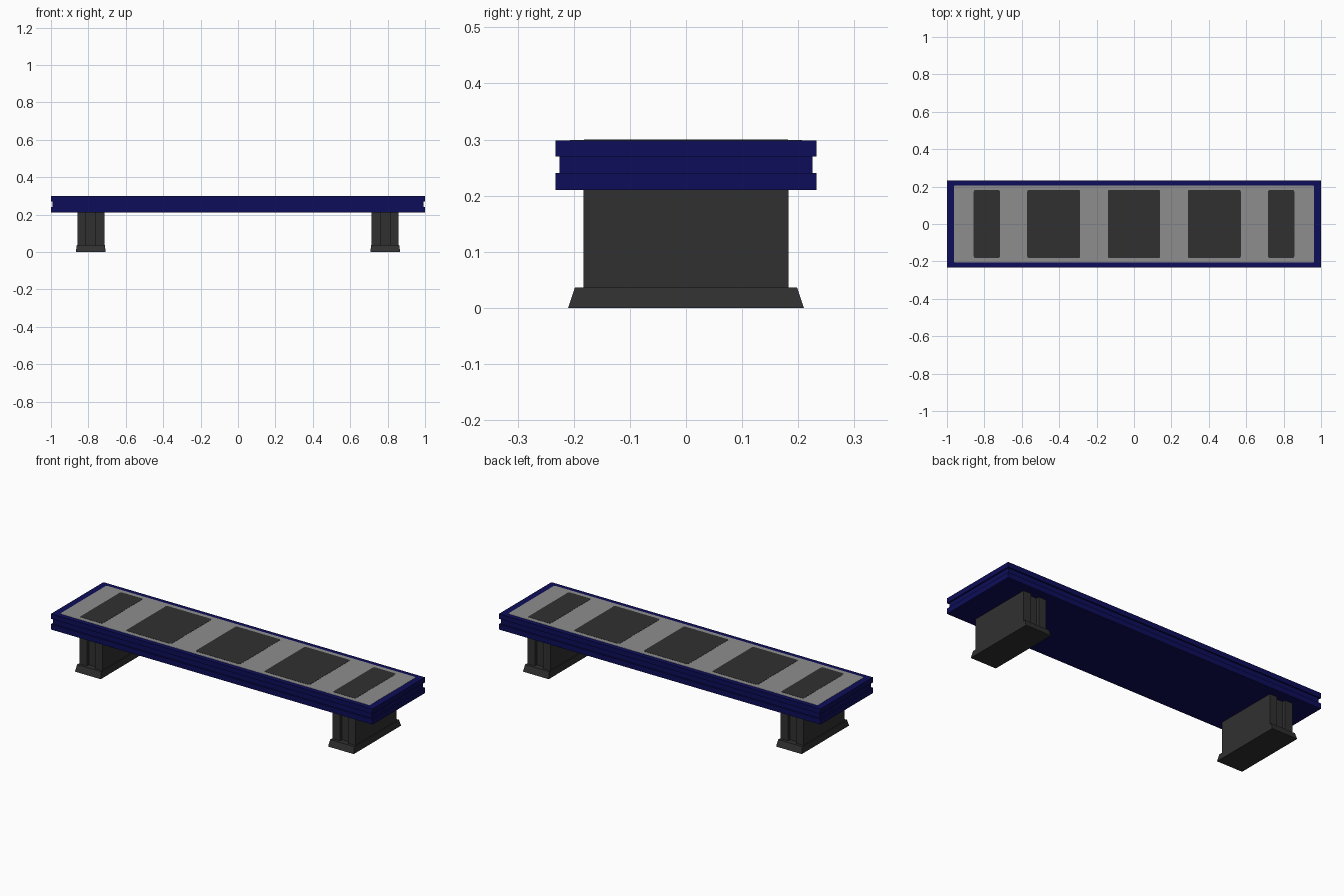
import bpy, bmesh, math

if "Cube" in bpy.data.objects:
    bpy.data.objects.remove(bpy.data.objects["Cube"])


def material(name, rgb):
    m = bpy.data.materials.new(name)
    m.diffuse_color = (*rgb, 1)
    m.use_nodes = True
    m.node_tree.nodes["Principled BSDF"].inputs["Base Color"].default_value = m.diffuse_color
    return m


BLUE = material("navy blue", (0.004, 0.004, 0.1))
GREY = material("mid grey", (0.27, 0.27, 0.27))
DARK = material("charcoal", (0.03, 0.03, 0.03))


def rect(hx, hy, r=0.0):
    """Rectangle outline, optionally with rounded corners."""
    if r == 0:
        return [(hx, hy), (-hx, hy), (-hx, -hy), (hx, -hy)]
    pts = []
    for i, (sx, sy) in enumerate([(1, 1), (-1, 1), (-1, -1), (1, -1)]):
        for k in range(4):
            a = math.radians(90 * i + 30 * k)
            pts.append((sx * (hx - r) + r * math.cos(a), sy * (hy - r) + r * math.sin(a)))
    return pts


def loft(name, sections, mat, x=0.0):
    """Closed solid through stacked outlines given as (z, outline)."""
    bm = bmesh.new()
    rings = [[bm.verts.new((px + x, py, z)) for px, py in pts] for z, pts in sections]
    n = len(rings[0])
    for a, b in zip(rings, rings[1:]):
        for i in range(n):
            j = (i + 1) % n
            bm.faces.new((a[i], a[j], b[j], b[i]))
    bm.faces.new(rings[0][::-1])
    bm.faces.new(rings[-1])
    bmesh.ops.recalc_face_normals(bm, faces=bm.faces)
    me = bpy.data.meshes.new(name)
    bm.to_mesh(me)
    bm.free()
    me.materials.append(mat)
    ob = bpy.data.objects.new(name, me)
    bpy.context.collection.objects.link(ob)
    return ob


# Seat frame: slab with a groove running round its edge
outer, inner = rect(1.0, 0.233), rect(0.992, 0.225)
loft("seat_frame", [(0.21, outer), (0.24, outer), (0.24, inner),
                    (0.27, inner), (0.27, outer), (0.298, outer)], BLUE)

# Grey seat panel, nearly flush with the frame
panel = rect(0.963, 0.207, 0.01)
loft("seat_panel", [(0.295, panel), (0.299, panel)], GREY)

# Dark seat pads: narrow ones at the ends, wide ones between
for i, (x, hx) in enumerate([(-0.787, 0.07), (-0.43, 0.141), (0, 0.139), (0.43, 0.141), (0.787, 0.07)]):
    pad = rect(hx, 0.182, 0.008)
    loft(f"seat_pad_{i + 1}", [(0.296, pad), (0.30, pad)], DARK, x)

# Legs: I-shaped pillar with a vertical groove in each end, on a flared foot
H, G, Y, D = 0.072, 0.025, 0.183, 0.165
pillar = [(H, Y), (G, Y), (G, D), (-G, D), (-G, Y), (-H, Y),
          (-H, -Y), (-G, -Y), (-G, -D), (G, -D), (G, -Y), (H, -Y)]
for side, x in (("left", -0.787), ("right", 0.787)):
    loft(f"{side}_leg", [(0.036, pillar), (0.211, pillar)], DARK, x)
    loft(f"{side}_foot", [(0.0, rect(0.08, 0.21)), (0.036, rect(0.075, 0.198))], DARK, x)
